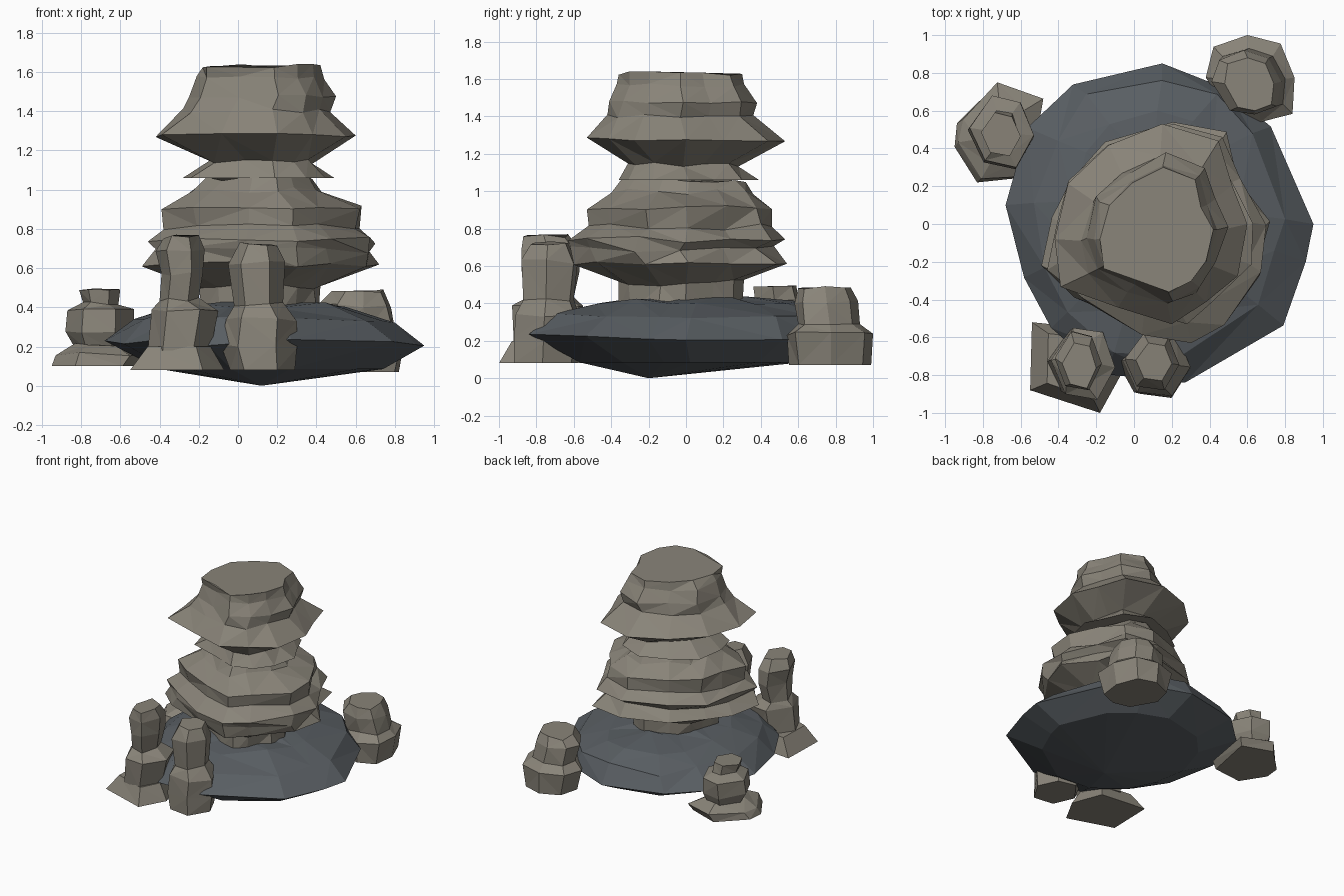
import bpy, bmesh, random

random.seed(11)


def material(name, rgb):
    m = bpy.data.materials.new(name)
    m.diffuse_color = (*rgb, 1)
    return m


STONE = material("warm_stone", (0.25, 0.23, 0.19))
SLATE = material("dark_slate", (0.10, 0.113, 0.125))


def normalise(points):
    """Scale an outline so its bounding box is -1..1 on both axes."""
    xs, ys = zip(*points)
    f = lambda v, a: 2 * (v - min(a)) / (max(a) - min(a)) - 1
    return [(f(x, xs), f(y, ys)) for x, y in points]


def rock(name, outline, rings, mat, jit=0.0, zjit=0.0, tip=None):
    """Loft an outline through rings of (z, x min, x max, y min, y max)."""
    shape = normalise(outline)
    bm = bmesh.new()
    loops = []
    for i, (z, x0, x1, y0, y1) in enumerate(rings):
        loop = []
        for u, v in shape:
            s = 1 + random.uniform(-jit, jit * 0.6) if max(abs(u), abs(v)) < 0.97 else 1
            dz = 0 if i == 0 else random.uniform(-zjit, zjit)
            loop.append(bm.verts.new(((x0 + x1) / 2 + u * s * (x1 - x0) / 2,
                                      (y0 + y1) / 2 + v * s * (y1 - y0) / 2, z + dz)))
        loops.append(loop)
    n = len(shape)
    for a, b in zip(loops, loops[1:]):
        for i in range(n):
            j = (i + 1) % n
            bm.faces.new((a[i], a[j], b[j], b[i]))
    bm.faces.new(loops[-1])
    if tip:
        t = bm.verts.new(tip)
        for i in range(n):
            bm.faces.new((t, loops[0][(i + 1) % n], loops[0][i]))
    else:
        bm.faces.new(loops[0][::-1])
    bmesh.ops.triangulate(bm, faces=[f for f in bm.faces if len(f.verts) == 4],
                          quad_method='SHORT_EDGE')
    bmesh.ops.recalc_face_normals(bm, faces=bm.faces)
    me = bpy.data.meshes.new(name)
    bm.to_mesh(me)
    bm.free()
    me.materials.append(mat)
    ob = bpy.data.objects.new(name, me)
    bpy.context.collection.objects.link(ob)
    return ob


# Dark flattened boulder
rock("base_boulder",
     [(-.68, .1), (-.62, -.3), (-.47, -.58), (-.15, -.79), (.27, -.84), (.77, -.52),
      (.91, -.2), (.95, .0), (.73, .52), (.5, .75), (.15, .85), (-.33, .75), (-.55, .5)],
     [(.085, -.40, .74, -.57, .62), (.22, -.68, .95, -.84, .85),
      (.335, -.53, .80, -.70, .76), (.41, -.32, .55, -.48, .60), (.43, -.1, .3, -.2, .3)],
     SLATE, 0.06, 0.016, tip=(.12, -.2, 0))

# Main tower: layered lower stone
LOWER = [(-.49, -.24), (-.43, .02), (-.36, .23), (-.15, .42), (.2, .54), (.47, .47), (.57, .25),
         (.71, .0), (.68, -.25), (.47, -.52), (.3, -.63), (.03, -.58), (-.3, -.40)]
rock("lower_tower_stone", LOWER,
     [(.36, -.18, .41, -.36, .30), (.51, -.2, .42, -.36, .31), (.62, -.49, .72, -.60, .54),
      (.69, -.42, .67, -.62, .47), (.74, -.46, .70, -.63, .53), (.81, -.38, .62, -.52, .46),
      (.91, -.39, .63, -.53, .46), (1.0, -.23, .43, -.40, .36), (1.06, -.16, .38, -.34, .32)],
     STONE, 0.07, 0.018)

# Flared cap stone with a thin skirt below
UPPER = [(-.42, -.08), (-.36, .22), (-.13, .41), (.15, .53), (.44, .43), (.51, .2),
         (.60, .0), (.54, -.27), (.40, -.44), (.2, -.53), (-.08, -.43), (-.37, -.32)]
rock("upper_tower_stone", UPPER,
     [(1.06, -.28, .49, -.36, .39), (1.14, -.14, .38, -.31, .28), (1.28, -.42, .60, -.53, .53),
      (1.40, -.28, .47, -.42, .36), (1.47, -.25, .50, -.41, .38), (1.57, -.21, .44, -.37, .31),
      (1.63, -.18, .42, -.36, .30)],
     STONE, 0.08, 0.014)

# Four small stacked stones around the boulder
HEX = [(-.95, .42), (-.82, .22), (-.55, .24), (-.47, .66), (-.73, .75), (-.93, .55)]
PENT = [(-1, .1), (-.55, -.85), (.45, -1), (1, -.1), (.6, .85), (-.3, 1)]
SKEW = [(-.54, -.52), (-.55, -.88), (-.18, -1.0), (-.07, -.8), (-.16, -.56)]
OCT = [(.38, .78), (.5, .57), (.67, .55), (.83, .6), (.85, .78), (.77, .95), (.6, 1.0), (.42, .94)]
rock("left_base_stone", HEX,
     [(.10, -.95, -.51, .22, .72), (.16, -.93, -.48, .24, .75), (.21, -.83, -.58, .32, .66)],
     STONE, 0.06, 0.01)
rock("left_upper_stones", PENT,
     [(.19, -.83, -.58, .34, .64), (.27, -.88, -.53, .29, .67), (.39, -.87, -.53, .30, .68),
      (.42, -.79, -.61, .37, .60), (.49, -.81, -.60, .36, .59)], STONE, 0.06, 0.008)
rock("back_stone_stack", OCT,
     [(.07, .42, .82, .55, .99), (.24, .38, .85, .54, 1.0), (.28, .44, .80, .60, .93),
      (.41, .41, .78, .58, .92), (.48, .48, .74, .60, .88)], STONE, 0.1, 0.012)
rock("front_left_base_stone", SKEW,
     [(.08, -.55, -.07, -1.0, -.52), (.20, -.46, -.14, -.93, -.58)], STONE)
rock("front_left_upper_stones", PENT,
     [(.18, -.46, -.14, -.92, -.57), (.38, -.44, -.10, -.93, -.55), (.44, -.40, -.20, -.85, -.60),
      (.57, -.39, -.18, -.88, -.57), (.69, -.42, -.17, -.88, -.57), (.76, -.38, -.20, -.87, -.63)],
     STONE, 0.06, 0.01)
rock("front_stone_stack", PENT,
     [(.08, -.04, .29, -.92, -.58), (.20, -.09, .30, -.92, -.57), (.34, -.06, .30, -.91, -.57),
      (.42, -.02, .23, -.87, -.60), (.62, -.05, .24, -.88, -.58), (.72, .01, .20, -.83, -.63)],
     STONE, 0.06, 0.015)
